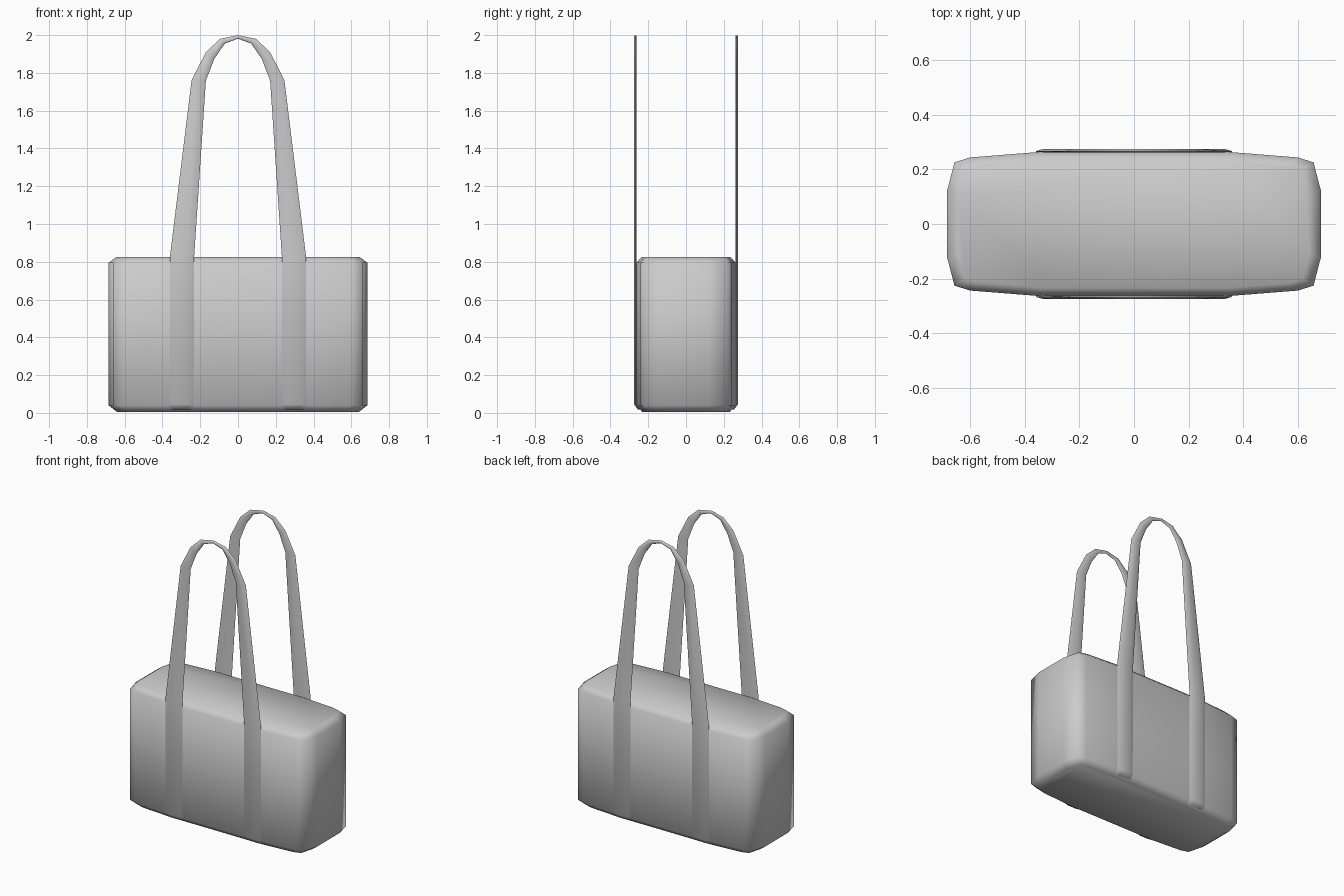
import bpy, bmesh, math

if "Cube" in bpy.data.objects:
    bpy.data.objects.remove(bpy.data.objects["Cube"])


def finish(name, bm, angle):
    bmesh.ops.recalc_face_normals(bm, faces=bm.faces)
    me = bpy.data.meshes.new(name)
    bm.to_mesh(me)
    bm.free()
    ob = bpy.data.objects.new(name, me)
    bpy.context.collection.objects.link(ob)
    bpy.ops.object.select_all(action='DESELECT')
    ob.select_set(True)
    bpy.context.view_layer.objects.active = ob
    bpy.ops.object.shade_smooth_by_angle(angle=math.radians(angle))
    return ob


def loft(rings):
    bm = bmesh.new()
    vs = [[bm.verts.new(p) for p in r] for r in rings]
    n = len(vs[0])
    for a, b in zip(vs, vs[1:]):
        for i in range(n):
            j = (i + 1) % n
            bm.faces.new((a[i], a[j], b[j], b[i]))
    bm.faces.new(vs[0])
    bm.faces.new(vs[-1])
    return bm


# bag body: bulging plan outline, chamfered at top and bottom
quarter = [(0.685, 0.122), (0.658, 0.226), (0.60, 0.244), (0.36, 0.263)]
half = quarter + [(-x, y) for x, y in reversed(quarter)]
plan = half + [(-x, -y) for x, y in half]
levels = [(0.005, 0.935, 0.88), (0.04, 1, 1), (0.795, 1, 1), (0.825, 0.94, 0.89)]
finish("bag_body", loft([[(x * sx, y * sy, z) for x, y in plan]
                         for z, sx, sy in levels]), 60)

# handle path: outer x, outer z, inner x, inner z, push toward the bag
right = [(0.36, 0.018, 0.235, 0.018, 0.02), (0.36, 0.045, 0.235, 0.045, 0),
         (0.36, 0.83, 0.232, 0.83, 0), (0.246, 1.76, 0.17, 1.76, 0),
         (0.17, 1.91, 0.125, 1.875, 0), (0.095, 1.98, 0.07, 1.955, 0)]
path = right + [(0, 2.0, 0, 1.981, 0)] + [
    (-a, b, -c, d, e) for a, b, c, d, e in reversed(right)]
# flattened strap cross-section: fraction across the width, depth
section = [(0, 0.267), (0.22, 0.275), (0.78, 0.275), (1, 0.267),
           (0.78, 0.262), (0.22, 0.262)]

for name, side in (("front_handle", -1), ("back_handle", 1)):
    rings = [[(ox + (ix - ox) * t, side * (y - push), oz + (iz - oz) * t)
              for t, y in section] for ox, oz, ix, iz, push in path]
    finish(name, loft(rings), 60)
